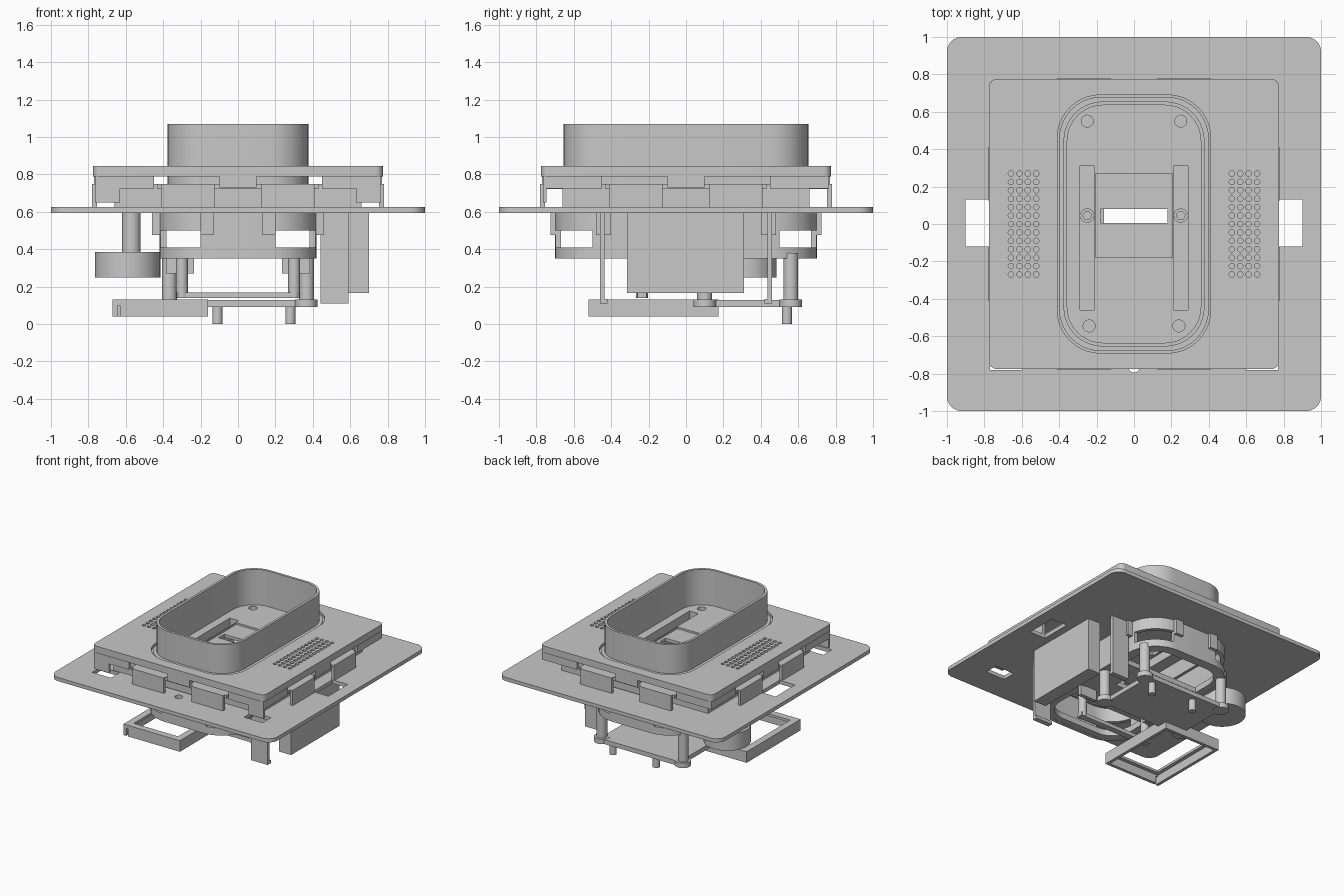
import bpy, bmesh, math
from mathutils import Matrix

old = bpy.data.objects.get("Cube")
if old:
    bpy.data.objects.remove(old, do_unlink=True)

grey = bpy.data.materials.new("plain grey")
grey.use_nodes = True
tone = (0.58, 0.58, 0.58, 1)
grey.diffuse_color = tone
grey.node_tree.nodes["Principled BSDF"].inputs["Base Color"].default_value = tone


def finish(name, bm, smooth=False):
    bmesh.ops.recalc_face_normals(bm, faces=bm.faces[:])
    mesh = bpy.data.meshes.new(name)
    bm.to_mesh(mesh)
    bm.free()
    mesh.materials.append(grey)
    ob = bpy.data.objects.new(name, mesh)
    bpy.context.collection.objects.link(ob)
    if smooth:
        shade(ob)
    return ob


def shade(ob):
    bpy.ops.object.select_all(action='DESELECT')
    ob.select_set(True)
    bpy.context.view_layer.objects.active = ob
    bpy.ops.object.shade_smooth_by_angle(angle=math.radians(35))


def add_box(bm, x, y, z):
    mid = [(a + b) / 2 for a, b in (x, y, z)]
    size = [b - a for a, b in (x, y, z)]
    bmesh.ops.create_cube(bm, size=1, matrix=Matrix.Translation(mid) @ Matrix.Diagonal((*size, 1)))


def add_cyl(bm, x, y, r, z, sides=24):
    bmesh.ops.create_cone(bm, cap_ends=True, segments=sides, radius1=r, radius2=r, depth=z[1] - z[0],
                          matrix=Matrix.Translation((x, y, (z[0] + z[1]) / 2)))


def outline(hx, hy, r, steps=10):
    pts = []
    for k, (sx, sy) in enumerate(((1, 1), (-1, 1), (-1, -1), (1, -1))):
        for i in range(steps + 1):
            a = math.pi / 2 * (k + i / steps)
            pts.append((sx * (hx - r) + r * math.cos(a), sy * (hy - r) + r * math.sin(a)))
    return pts


def add_round(bm, hx, hy, r, z, wall=0):
    """Rounded rectangular prism, or a ring when wall is given."""
    def loop(inset, h):
        return [bm.verts.new((px, py, h)) for px, py in outline(hx - inset, hy - inset, max(r - inset, 0.01))]
    lo, hi = loop(0, z[0]), loop(0, z[1])
    n = len(lo)

    def strip(a, b):
        for i in range(n):
            j = (i + 1) % n
            bm.faces.new((a[i], a[j], b[j], b[i]))
    strip(lo, hi)
    if wall:
        lo2, hi2 = loop(wall, z[0]), loop(wall, z[1])
        strip(lo2, hi2)
        strip(lo, lo2)
        strip(hi, hi2)
    else:
        bm.faces.new(lo)
        bm.faces.new(hi)


def box(name, x, y, z):
    bm = bmesh.new()
    add_box(bm, x, y, z)
    return finish(name, bm)


def cyl(name, x, y, r, z):
    bm = bmesh.new()
    add_cyl(bm, x, y, r, z, 40)
    return finish(name, bm, True)


def rounded(name, hx, hy, r, z, wall=0):
    bm = bmesh.new()
    add_round(bm, hx, hy, r, z, wall)
    return finish(name, bm, True)


def cut(ob, bm):
    cutter = finish("cutter", bm)
    cutter.hide_render = True
    mod = ob.modifiers.new("cut", 'BOOLEAN')
    mod.operation, mod.solver, mod.object = 'DIFFERENCE', 'EXACT', cutter
    bpy.ops.object.select_all(action='DESELECT')
    bpy.context.view_layer.objects.active = ob
    ob.select_set(True)
    bpy.ops.object.modifier_apply(modifier=mod.name)
    bpy.data.objects.remove(cutter, do_unlink=True)
    shade(ob)


def cut_box(ob, x, y, z):
    bm = bmesh.new()
    add_box(bm, x, y, z)
    cut(ob, bm)


signs = (-1, 1)
corners = [(sx, sy) for sx in signs for sy in signs]

# Wall plate with its oval opening, side slots, corner notches and front hole
plate = rounded("wall_plate", 1, 1, 0.08, (0.595, 0.625))
bm = bmesh.new()
add_round(bm, 0.4, 0.68, 0.24, (0.5, 0.7))
add_cyl(bm, 0, -0.765, 0.03, (0.5, 0.7))
for s in signs:
    add_box(bm, sorted((s * 0.76, s * 0.9)), (-0.12, 0.13), (0.5, 0.7))
    add_box(bm, sorted((s * 0.6, s * 0.77)), (-0.78, -0.67), (0.5, 0.7))
cut(plate, bm)

# Cover with perforated speaker grilles
cover = rounded("cover", 0.775, 0.775, 0.04, (0.79, 0.845))
bm = bmesh.new()
add_round(bm, 0.41, 0.69, 0.23, (0.7, 0.9))
for s in signs:
    for col in range(4):
        for row in range(13):
            add_cyl(bm, s * (0.523 + 0.045 * col), -0.27 + 0.045 * row, 0.015, (0.7, 0.9), 12)
cut(cover, bm)

# Raised tube and the stepped collar around it
rounded("tube", 0.377, 0.655, 0.21, (0.6, 1.07), 0.02)
rounded("collar", 0.412, 0.692, 0.232, (0.79, 0.825), 0.05)
rounded("collar_step", 0.4, 0.68, 0.225, (0.79, 0.835), 0.03)

# Inner frame with hanging pads, cover skirt and tabs on all four sides
for i, side in enumerate(("front", "left", "back", "right")):
    bm = bmesh.new()
    add_box(bm, (-0.66, 0.66), (-0.66, -0.635), (0.625, 0.75))
    add_box(bm, (-0.43, 0.43), (-0.76, -0.65), (0.722, 0.75))
    add_box(bm, (-0.1, 0.1), (-0.77, -0.72), (0.73, 0.79))
    for s in signs:
        add_box(bm, sorted((s * 0.125, s * 0.41)), (-0.78, -0.755), (0.625, 0.75))
        add_box(bm, sorted((s * 0.45, s * 0.765)), (-0.765, -0.74), (0.725, 0.79))
        if side == "front":
            add_box(bm, sorted((s * 0.63, s * 0.765)), (-0.765, -0.745), (0.65, 0.73))
    bm.transform(Matrix.Rotation(i * math.pi / 2, 4, 'Z'))
    finish(side + "_frame", bm)

# Tray shell with corner windows, a lower lip and a bottom bridge
shell = rounded("tray_shell", 0.42, 0.7, 0.25, (0.35, 0.61), 0.03)
bm = bmesh.new()
for sx, sy in corners:
    add_box(bm, sorted((sx * 0.2, sx * 0.5)), sorted((sy * 0.5, sy * 0.8)), (0.41, 0.5))
cut(shell, bm)
rounded("tray_lip", 0.415, 0.695, 0.245, (0.351, 0.4), 0.075)
bridge = box("tray_bridge", (-0.38, 0.38), (-0.3, 0.3), (0.355, 0.395))
cut_box(bridge, (-0.18, 0.18), (0.005, 0.08), (0.3, 0.5))

# Tube floor with recess, through slot, peg holes and channel openings
floor = rounded("tube_floor", 0.37, 0.648, 0.205, (0.74, 0.78))
bm = bmesh.new()
for s in signs:
    add_box(bm, sorted((s * 0.21, s * 0.29)), (-0.46, 0.31), (0.7, 0.9))
    add_cyl(bm, s * 0.25, 0.55, 0.032, (0.75, 0.9))
    add_cyl(bm, s * 0.24, -0.545, 0.032, (0.75, 0.9))
add_box(bm, (-0.205, 0.205), (-0.18, 0.27), (0.765, 0.9))
cut(floor, bm)
cut_box(floor, (-0.18, 0.18), (0.005, 0.08), (0.7, 0.9))

# Channel troughs below the floor, each with a hollow screw
for s in signs:
    trough = box("channel_trough", sorted((s * 0.2, s * 0.3)), (-0.47, 0.32), (0.67, 0.764))
    cut_box(trough, sorted((s * 0.21, s * 0.29)), (-0.46, 0.31), (0.685, 0.8))
    screw = cyl("screw", s * 0.25, 0.045, 0.038, (0.68, 0.72))
    bm = bmesh.new()
    add_cyl(bm, s * 0.25, 0.045, 0.022, (0.695, 0.8))
    cut(screw, bm)

# Clips around the tray
for sx, sy in corners:
    box("end_clip", sorted((sx * 0.13, sx * 0.2)), sorted((sy * 0.69, sy * 0.725)), (0.475, 0.6))
    box("side_clip", sorted((sx * 0.41, sx * 0.46)), sorted((sy * 0.4, sy * 0.48)), (0.475, 0.6))
for s in signs:
    box("lower_tab", sorted((s * 0.235, s * 0.385)), (-0.18, -0.15), (0.27, 0.36))

# Circuit board with corner lobes, posts and feet
box("board", (-0.36, 0.36), (0.09, 0.6), (0.092, 0.128))
for s in signs:
    for y in (0.1, 0.56):
        cyl("board_lobe", s * 0.365, y, 0.06, (0.09, 0.13))
        cyl("board_post", s * 0.367, y, 0.04, (0.128, 0.38))
    cyl("short_post", s * 0.3, -0.235, 0.032, (0.14, 0.37))
box("cross_bar", (-0.33, 0.33), (-0.26, -0.21), (0.14, 0.17))
for x in (-0.11, 0.28):
    cyl("foot", x, 0.54, 0.027, (0, 0.095))

# Narrow wiring box and thin hooked legs beside it
box("wiring_box", (0.59, 0.7), (-0.315, 0.31), (0.165, 0.6))
for s in signs:
    box("thin_leg", (0.44, 0.59), sorted((s * 0.435, s * 0.46)), (0.11, 0.6))
    box("leg_hook", (0.44, 0.59), sorted((s * 0.42, s * 0.46)), (0.11, 0.135))

# Round speaker and its stem
cyl("speaker", -0.59, 0.31, 0.175, (0.25, 0.385))
cyl("speaker_stem", -0.57, 0.31, 0.05, (0.38, 0.6))

# Open rectangular holder at the bottom, with a ledge along its top
holder = box("holder_frame", (-0.67, -0.16), (-0.52, 0.175), (0.04, 0.13))
cut_box(holder, (-0.645, -0.185), (-0.495, 0.15), (0, 0.11))
cut_box(holder, (-0.615, -0.215), (-0.465, 0.12), (0, 0.2))
cut_box(holder, (-0.645, -0.63), (-0.6, -0.4), (0, 0.1))
